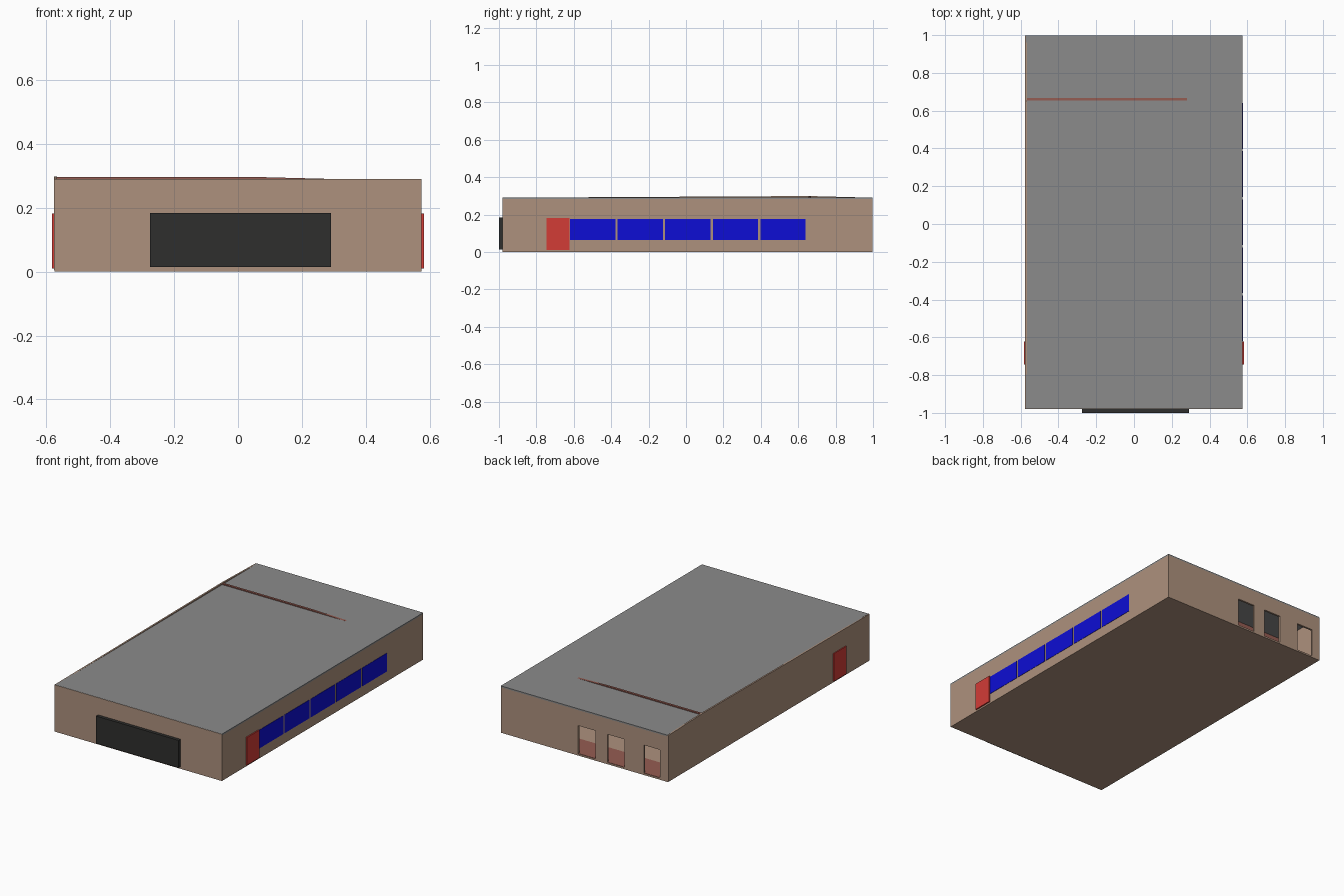
import bpy, bmesh

if "Cube" in bpy.data.objects:
    bpy.data.objects.remove(bpy.data.objects["Cube"])


def material(name, rgb):
    m = bpy.data.materials.new(name)
    m.diffuse_color = (*rgb, 1.0)
    m.use_nodes = True
    m.node_tree.nodes["Principled BSDF"].inputs["Base Color"].default_value = m.diffuse_color
    return m


TAN = material("tan wall", (0.42, 0.285, 0.207))
GREY = material("grey roof", (0.26, 0.26, 0.26))
RED = material("red door", (0.65, 0.045, 0.037))
BLUE = material("blue glass", (0.004, 0.004, 0.66))
DARK = material("charcoal shutter", (0.028, 0.028, 0.027))
BRICK = material("brick red floor", (0.30, 0.107, 0.084))


def prism(name, outline, axis, lo, hi, mat):
    """Extrude a 2D outline along x (axis 0), y (axis 1) or z (axis 2)."""
    bm = bmesh.new()

    def place(p, d):
        c = list(p)
        c.insert(axis, d)
        return bm.verts.new(c)

    face = bm.faces.new([place(p, lo) for p in outline])
    ext = bmesh.ops.extrude_face_region(bm, geom=[face])
    for v in ext["geom"]:
        if isinstance(v, bmesh.types.BMVert):
            v.co[axis] = hi
    bmesh.ops.recalc_face_normals(bm, faces=bm.faces)
    me = bpy.data.meshes.new(name)
    bm.to_mesh(me)
    bm.free()
    me.materials.append(mat)
    ob = bpy.data.objects.new(name, me)
    bpy.context.collection.objects.link(ob)
    return ob


def box(name, x, y, z, mat):
    return prism(name, [(x[0], y[0]), (x[1], y[0]), (x[1], y[1]), (x[0], y[1])],
                 2, z[0], z[1], mat)


W, FRONT, BACK, T = 0.575, -0.98, 0.998, 0.012
BASE, TOP = 0.005, 0.290

# Floor slab, with a brick red strip inside the back doorways
box("floor_slab", (-W, W), (FRONT, BACK), (0.0, 0.010), TAN)
box("entry_floor", (-W + T, W - T), (0.83, BACK - 0.002), (0.010, 0.012), BRICK)

# Roof deck
box("roof", (-W + 0.004, W), (FRONT + 0.002, BACK), (TOP - 0.008, TOP + 0.001), GREY)

# Front and right walls
box("front_wall", (-W, W), (FRONT, FRONT + T), (BASE, TOP), TAN)
box("right_wall", (W - T, W), (FRONT + T, BACK - T), (BASE, TOP - 0.008), TAN)

# Left wall rises gently to a peak above the roof near the partition
prism("left_wall", [(FRONT, BASE), (BACK, BASE), (BACK, TOP), (0.66, 0.299), (FRONT, TOP)],
      0, -W - 0.002, -W + 0.008, TAN)

# Back wall: piers between three open doorways, and a lintel above
doorways = [(-0.52, -0.41), (-0.275, -0.158), (-0.078, 0.043)]
edges = [-W] + [v for d in doorways for v in d] + [W]
for a, b in zip(edges[::2], edges[1::2]):
    box("back_pier", (a, b), (BACK - T, BACK), (BASE, 0.186), TAN)
box("back_lintel", (-W, W), (BACK - T, BACK), (0.186, TOP - 0.002), TAN)

# Inner partition whose top pokes through the roof
prism("partition_wall", [(-W + 0.008, 0.01), (0.28, 0.01), (0.28, 0.291),
                         (0.05, 0.297), (-W + 0.008, 0.297)],
      1, 0.654, 0.668, BRICK)

# Wide front shutter
box("front_shutter", (-0.275, 0.292), (-1.0, FRONT + 0.001), (0.014, 0.184), DARK)

# Side doors on both long walls
for side, name in ((1, "right_door"), (-1, "left_door")):
    xs = sorted((side * (W - 0.001), side * (W + 0.008)))
    box(name, xs, (-0.745, -0.622), (0.010, 0.182), RED)

# Window band on the right wall
for i in range(5):
    y = -0.620 + i * 0.2545
    box("side_window", (W - 0.001, W + 0.002), (y, y + 0.242), (0.063, 0.177), BLUE)
